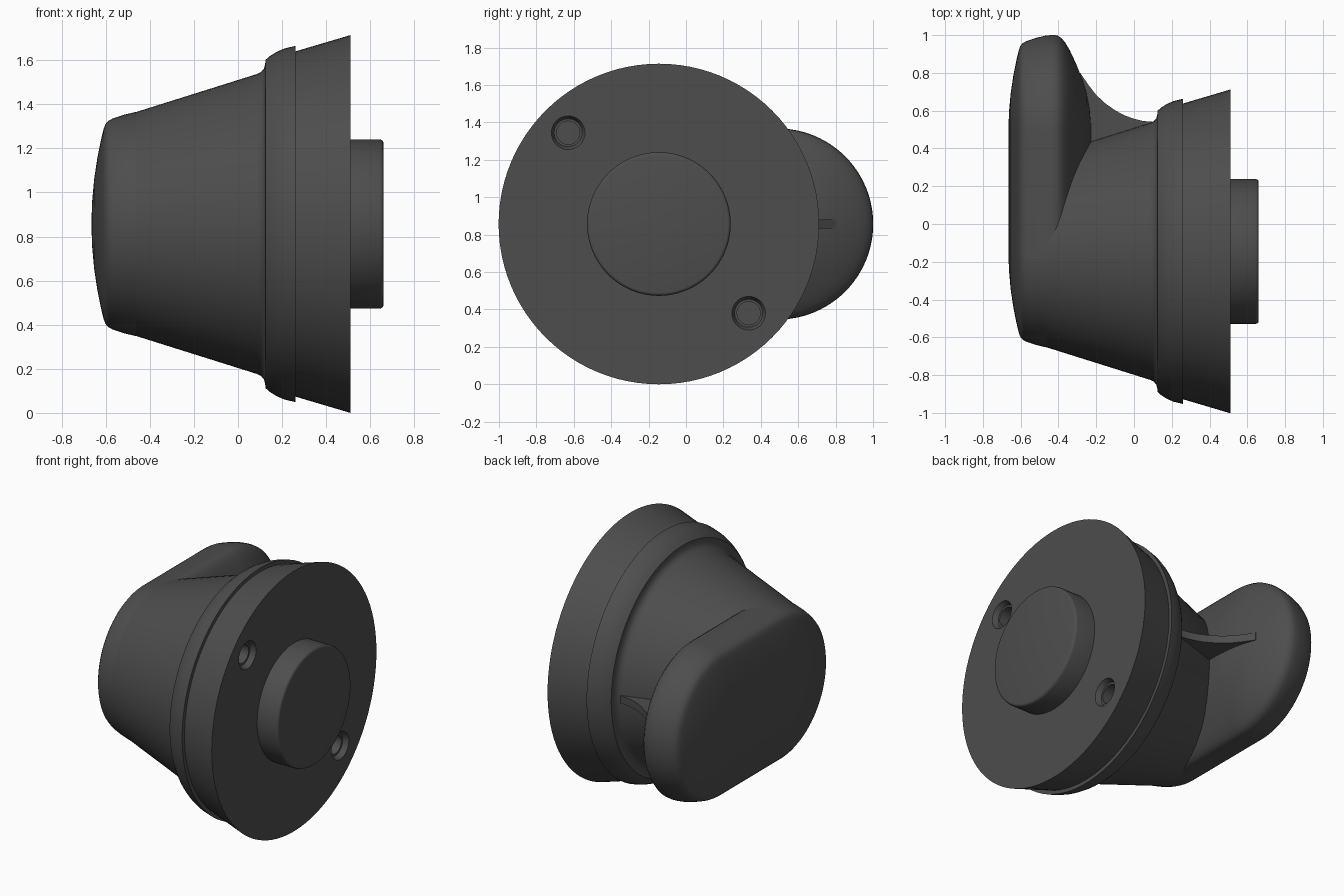
import bpy, bmesh, math

if "Cube" in bpy.data.objects:
    bpy.data.objects.remove(bpy.data.objects["Cube"], do_unlink=True)

CY, CZ = -0.145, 0.857   # the turning axis runs along x

grey = bpy.data.materials.new("dark grey")
grey.use_nodes = True
colour = (0.075, 0.075, 0.075, 1)
grey.diffuse_color = colour
grey.node_tree.nodes["Principled BSDF"].inputs["Base Color"].default_value = colour


def finish(name, bm):
    bmesh.ops.remove_doubles(bm, verts=bm.verts, dist=0.0002)
    bmesh.ops.recalc_face_normals(bm, faces=bm.faces)
    mesh = bpy.data.meshes.new(name)
    bm.to_mesh(mesh)
    bm.free()
    mesh.materials.append(grey)
    ob = bpy.data.objects.new(name, mesh)
    bpy.context.collection.objects.link(ob)
    return ob


def smooth(ob):
    bpy.ops.object.select_all(action='DESELECT')
    ob.select_set(True)
    bpy.context.view_layer.objects.active = ob
    bpy.ops.object.shade_smooth_by_angle(angle=math.radians(32))


def loft(name, profile, length=0.0, cy=CY, cz=CZ, half=48):
    """Loft circles, or stadiums when length > 0, along x through (x, radius) pairs."""
    bm = bmesh.new()
    rings = []
    for x, r in profile:
        ring = []
        for side in (0, 1):
            for i in range(half + 1):
                a = math.pi * (i / half + side) - math.pi / 2
                y = cy + r * math.cos(a) + (0 if side else length)
                ring.append(bm.verts.new((x, y, cz + r * math.sin(a))))
        rings.append(ring)
    n = len(rings[0])
    for a, b in zip(rings, rings[1:]):
        for i in range(n):
            j = (i + 1) % n
            bm.faces.new((a[i], a[j], b[j], b[i]))
    bm.faces.new(rings[0])
    bm.faces.new(rings[-1])
    return finish(name, bm)


# Conical body with raised collar and flared base
body = loft("body", [
    (-0.60, 0.44), (-0.58, 0.465), (-0.555, 0.479), (0.085, 0.68), (0.105, 0.69),
    (0.118, 0.705), (0.123, 0.725), (0.125, 0.745), (0.145, 0.762), (0.175, 0.781),
    (0.21, 0.796), (0.26, 0.808), (0.26, 0.783), (0.51, 0.857)])

# Two countersunk screw holes in the base
for y, z in ((-0.63, 1.345), (0.335, 0.38)):
    cutter = loft("hole_cutter", [(0.36, 0.062), (0.475, 0.062), (0.475, 0.075),
                                  (0.49, 0.08), (0.52, 0.095)], 0, y, z, 20)
    mod = body.modifiers.new("hole", 'BOOLEAN')
    mod.operation = 'DIFFERENCE'
    mod.solver = 'EXACT'
    mod.object = cutter
    bpy.context.view_layer.objects.active = body
    bpy.ops.object.modifier_apply(modifier=mod.name)
    bpy.data.objects.remove(cutter, do_unlink=True)
smooth(body)

# Thumb paddle: domed outer face, rounded rim, swelling inner face
dome = [(-0.665 + 0.055 * (r / 0.43) ** 2, r) for r in (0.005, 0.1, 0.2, 0.3, 0.38, 0.43)]
rim = [(-0.602, 0.452), (-0.59, 0.467), (-0.57, 0.478), (-0.52, 0.495), (-0.47, 0.507),
       (-0.43, 0.511), (-0.405, 0.508), (-0.385, 0.495), (-0.365, 0.472)]
inner = [(-0.34, 0.43), (-0.305, 0.355), (-0.275, 0.28), (-0.25, 0.2),
         (-0.235, 0.12), (-0.225, 0.005)]
smooth(loft("paddle", dome + rim + inner, 0.635))

# Thin curved rib between paddle and body
bm = bmesh.new()
outline = [(0.11, 0.45), (0.11, 0.54), (0.05, 0.545), (0, 0.557), (-0.05, 0.575),
           (-0.1, 0.602), (-0.15, 0.637), (-0.2, 0.683), (-0.24, 0.735),
           (-0.285, 0.8), (-0.38, 0.8), (-0.38, 0.35), (-0.2, 0.35)]
face = bm.faces.new([bm.verts.new((x, y, CZ - 0.025)) for x, y in outline])
extruded = bmesh.ops.extrude_face_region(bm, geom=[face])["geom"]
bmesh.ops.translate(bm, vec=(0, 0, 0.05),
                    verts=[v for v in extruded if isinstance(v, bmesh.types.BMVert)])
smooth(finish("rib", bm))

# Round boss on the base
smooth(loft("boss", [(0.49, 0.384), (0.642, 0.384), (0.652, 0.381),
                     (0.658, 0.375), (0.66, 0.367)]))
